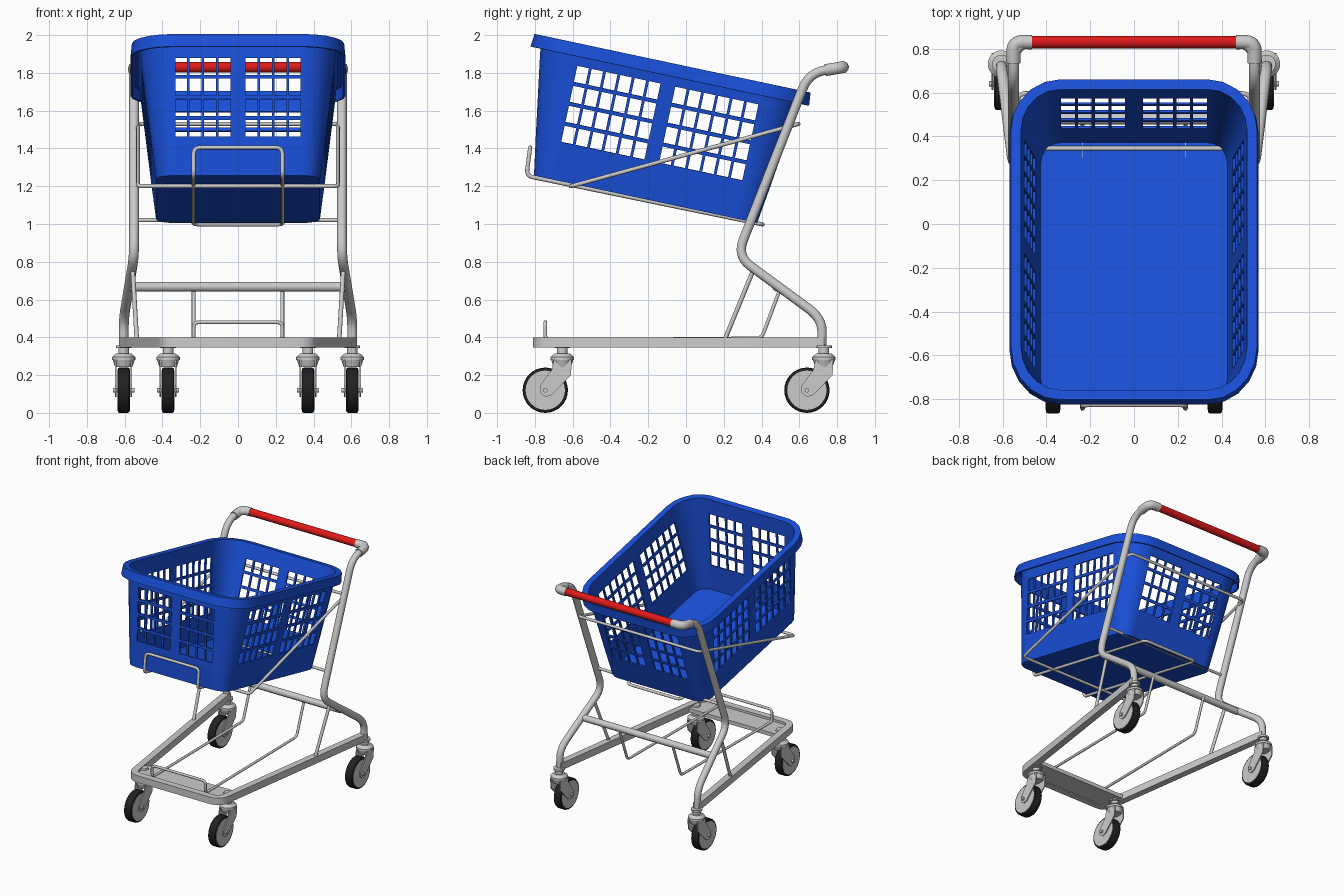
import bpy, bmesh, math
from mathutils import Vector, Matrix

if "Cube" in bpy.data.objects:
    bpy.data.objects.remove(bpy.data.objects["Cube"])


def material(name, rgb):
    m = bpy.data.materials.new(name)
    m.diffuse_color = (*rgb, 1)
    m.use_nodes = True
    m.node_tree.nodes["Principled BSDF"].inputs["Base Color"].default_value = m.diffuse_color
    return m


BLUE = material("blue_plastic", (0.01, 0.08, 0.70))
RED = material("red_plastic", (0.75, 0.01, 0.01))
BLACK = material("black_rubber", (0.015, 0.015, 0.015))


def finish(ob, mat=None, angle=35):
    bpy.ops.object.select_all(action='DESELECT')
    ob.select_set(True)
    bpy.context.view_layer.objects.active = ob
    if ob.type == 'CURVE':
        bpy.ops.object.convert(target='MESH')
        ob = bpy.context.view_layer.objects.active
    for m in list(ob.modifiers):
        bpy.ops.object.modifier_apply(modifier=m.name)
    bpy.ops.object.shade_smooth_by_angle(angle=math.radians(angle))
    if mat:
        ob.data.materials.clear()
        ob.data.materials.append(mat)
    return ob


def add(name, bm):
    me = bpy.data.meshes.new(name)
    bm.to_mesh(me)
    bm.free()
    ob = bpy.data.objects.new(name, me)
    bpy.context.collection.objects.link(ob)
    return ob


def fillet(pts, r, cyclic=False, n=6):
    pts = [Vector(p) for p in pts]
    out = []
    for i, p in enumerate(pts):
        if not cyclic and i in (0, len(pts) - 1):
            out.append(p)
            continue
        a, b = pts[i - 1] - p, pts[(i + 1) % len(pts)] - p
        s = p + a.normalized() * min(r, a.length * 0.49)
        e = p + b.normalized() * min(r, b.length * 0.49)
        for k in range(n + 1):
            t = k / n
            out.append(s * (1 - t) ** 2 + p * 2 * t * (1 - t) + e * t * t)
    return out


def tube(name, pts, radius, r=0.03, cyclic=False, mat=None):
    path = fillet(pts, r, cyclic)
    cu = bpy.data.curves.new(name, 'CURVE')
    cu.dimensions = '3D'
    cu.bevel_depth = radius
    cu.bevel_resolution = 3
    cu.use_fill_caps = True
    sp = cu.splines.new('POLY')
    sp.points.add(len(path) - 1)
    for q, p in zip(sp.points, path):
        q.co = (*p, 1)
    sp.use_cyclic_u = cyclic
    ob = bpy.data.objects.new(name, cu)
    bpy.context.collection.objects.link(ob)
    return finish(ob, mat, 50)


def mirrored(half):
    """Complete a half path (x > 0) with its mirror image."""
    return half + [(-x, y, z) for x, y, z in reversed(half)]


def cylinder(bm, centre, r1, r2, depth, axis='Z'):
    rot = Matrix.Rotation(math.pi / 2, 4, 'Y') if axis == 'X' else Matrix()
    bmesh.ops.create_cone(bm, cap_ends=True, segments=32, radius1=r1, radius2=r2,
                          depth=depth, matrix=Matrix.Translation(centre) @ rot)


# Basket: lofted outlines in a tilted frame, window faces left out
TILT, TOP = math.radians(12), 0.725
SIDE = [s + 0.0775 * k + w for s in (0.10, 0.63) for k in range(6) for w in (0, 0.0625)]
END = [s + 0.0765 * k + w for s in (-0.332, 0.04) for k in range(4) for w in (0, 0.0625)]


def outline(hx, u0, u1):
    cx, cf, cr = 0.338, 0.093, 1.098
    pts = []

    def corner(sx, cu, ru, start):
        for k in range(6):
            a = math.radians(start + 18 * k)
            pts.append((sx * cx + (hx - cx) * math.cos(a), cu + ru * math.sin(a), False))
    pts += [(hx, u, i % 2 == 0) for i, u in enumerate(SIDE)]
    corner(1, cr, u1 - cr, 0)
    pts += [(x, u1, i % 2 == 0) for i, x in enumerate(reversed(END))]
    corner(-1, cr, u1 - cr, 90)
    pts += [(-hx, u, i % 2 == 0) for i, u in enumerate(reversed(SIDE))]
    corner(-1, cf, cf - u0, 180)
    pts += [(x, u0, i % 2 == 0) for i, x in enumerate(END)]
    corner(1, cf, cf - u0, 270)
    return pts


rows = [0.20 + 0.108 * k + w for k in range(4) for w in (0, 0.088)]
levels = [(v, 0) for v in [0] + rows + [TOP]] + [(TOP, 0.038), (0.66, 0.043)]
bm = bmesh.new()
rings = []
for v, out in levels:
    t = v / TOP if out == 0 else 1
    loop = outline(0.43 + 0.09 * t + out, -0.115 * t - out, 1.20 + 0.095 * t + out)
    rings.append([bm.verts.new((x, -0.80 + u * math.cos(TILT) + v * math.sin(TILT),
                                1.26 - u * math.sin(TILT) + v * math.cos(TILT)))
                  for x, u, _ in loop])
flags = [p[2] for p in loop]
bm.faces.new(rings[0][::-1])
for i in range(len(rings) - 1):
    a, b = rings[i], rings[i + 1]
    for j in range(len(a)):
        if not (flags[j] and i in (1, 3, 5, 7)):
            k = (j + 1) % len(a)
            bm.faces.new((a[j], a[k], b[k], b[j]))
basket = add("basket", bm)
mod = basket.modifiers.new("wall", 'SOLIDIFY')
mod.thickness, mod.offset = 0.012, 0
finish(basket, BLUE)

# Upright frame running up both sides into the handle
tube("upright_frame", mirrored([(0.605, 0.72, 0.36), (0.605, 0.72, 0.50), (0.55, 0.27, 0.83),
                                (0.55, 0.65, 1.80), (0.55, 0.83, 1.83)]), 0.026, 0.09)
tube("handle_grip", [(-0.47, 0.83, 1.83), (0.47, 0.83, 1.83)], 0.029, mat=RED)
for s, side in ((1, "right"), (-1, "left")):
    tube("handle_elbow_" + side, [(s * 0.55, 0.735, 1.814), (s * 0.55, 0.83, 1.83),
                                  (s * 0.465, 0.83, 1.83)], 0.033, 0.07)
    tube("side_brace_" + side, [(s * 0.558, 0.36, 0.765), (s * 0.535, 0.20, 0.375)], 0.012)
tube("rear_crossbar", [(-0.57, 0.48, 0.668), (0.57, 0.48, 0.668)], 0.026)
tube("basket_rear_bar", [(-0.55, 0.345, 1.02), (0.55, 0.345, 1.02)], 0.011)

# Wire loops that hold the basket
half = [(0.235, 0.405, 0.998), (0.235, -0.845, 1.255), (0.235, -0.825, 1.405)]
tube("basket_tray_wire", mirrored(half), 0.011, 0.035, True)
tube("basket_side_wire", mirrored([(0.53, 0.595, 1.53), (0.53, -0.61, 1.20)]), 0.011, 0.035, True)

# Lower rack wire
tube("lower_rack_wire", mirrored([(0.235, 0.50, 0.66), (0.235, 0.40, 0.395),
                                  (0.235, -0.745, 0.385), (0.235, -0.745, 0.48)]), 0.01, 0.03)

# Base rail: rectangular section swept around a U
path = fillet(mirrored([(0.605, 0.735, 0), (0.385, -0.785, 0)]), 0.07)
bm = bmesh.new()
rings = []
for i, p in enumerate(path):
    d = (path[min(i + 1, len(path) - 1)] - path[max(i - 1, 0)]).normalized()
    n = Vector((-d.y, d.x, 0)) * 0.026
    rings.append([bm.verts.new((q.x, q.y, z)) for q, z in
                  ((p + n, 0.345), (p - n, 0.345), (p - n, 0.40), (p + n, 0.40))])
for a, b in zip(rings, rings[1:]):
    for j in range(4):
        k = (j + 1) % 4
        bm.faces.new((a[j], a[k], b[k], b[j]))
bm.faces.new(rings[0])
bm.faces.new(rings[-1])
bmesh.ops.recalc_face_normals(bm, faces=bm.faces)
finish(add("base_rail", bm))

# Front plate carrying the front casters
bm = bmesh.new()
bmesh.ops.create_cube(bm, size=1, matrix=Matrix.Translation((0, -0.685, 0.367)) @
                      Matrix.Diagonal((0.77, 0.19, 0.03, 1)))
for s in (1, -1):
    cylinder(bm, (s * 0.37, -0.655, 0.385), 0.035, 0.03, 0.02)
finish(add("front_plate", bm))


# Casters: swivel, fork, hub and tyre
def caster(name, x, y):
    wy, wz = y - 0.09, 0.12
    bm = bmesh.new()
    cylinder(bm, (x, y, 0.35), 0.042, 0.042, 0.014)
    cylinder(bm, (x, y, 0.325), 0.028, 0.028, 0.05)
    cylinder(bm, (x, y, 0.305), 0.062, 0.04, 0.02)
    cylinder(bm, (x, y, 0.287), 0.062, 0.062, 0.016)
    cylinder(bm, (x, y, 0.262), 0.046, 0.058, 0.036)
    profile = [(-0.045, 0.28), (0.05, 0.28), (0.046, 0.20), (-0.055, 0.095),
               (-0.09, 0.085), (-0.118, 0.105), (-0.118, 0.145), (-0.055, 0.23)]
    for s in (1, -1):
        f = bm.faces.new([bm.verts.new((x + s * 0.037, y + a, z)) for a, z in profile])
        ext = bmesh.ops.extrude_face_region(bm, geom=[f], use_keep_orig=True)
        bmesh.ops.translate(bm, vec=(s * 0.008, 0, 0),
                            verts=[g for g in ext['geom'] if isinstance(g, bmesh.types.BMVert)])
    cylinder(bm, (x, wy, wz), 0.012, 0.012, 0.115, 'X')
    bmesh.ops.recalc_face_normals(bm, faces=bm.faces)
    finish(add(name + "_fork", bm))
    bm = bmesh.new()
    cylinder(bm, (x, wy, wz), 0.104, 0.104, 0.068, 'X')
    finish(add(name + "_hub", bm))
    bm = bmesh.new()
    cylinder(bm, (x, wy, wz), 0.12, 0.12, 0.064, 'X')
    rims = [e for e in bm.edges if any(len(f.verts) > 4 for f in e.link_faces)]
    bmesh.ops.bevel(bm, geom=rims, offset=0.01, segments=2, affect='EDGES', profile=0.5)
    finish(add(name + "_tyre", bm), BLACK)


for s, side in ((1, "right"), (-1, "left")):
    caster("front_caster_" + side, s * 0.37, -0.655)
    caster("rear_caster_" + side, s * 0.605, 0.73)
